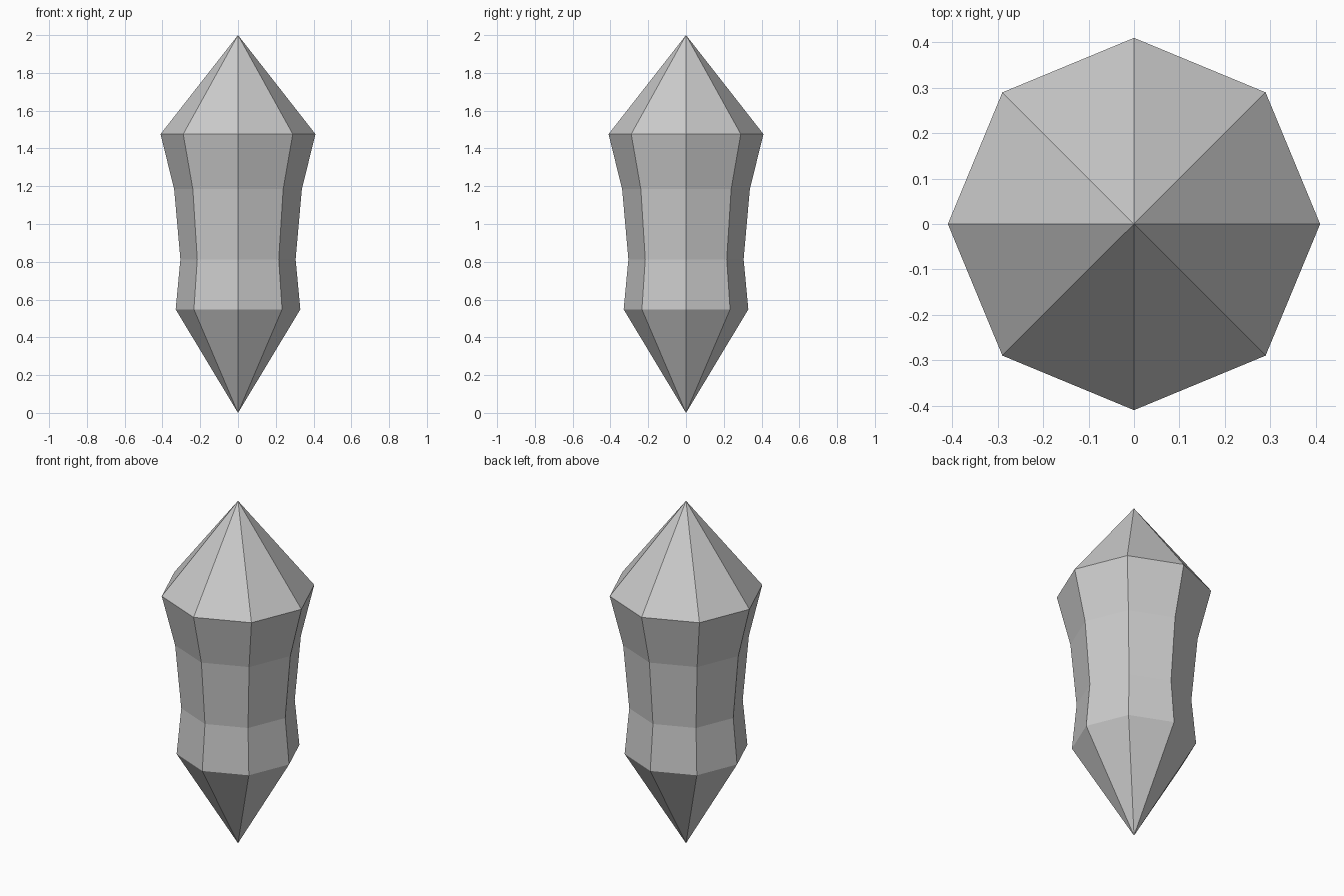
import bpy, bmesh
from math import cos, sin, pi

if "Cube" in bpy.data.objects:
    bpy.data.objects.remove(bpy.data.objects["Cube"])

SIDES = 8
# (radius, height) rings of the crystal, between its two points
PROFILE = [(0.33, 0.548), (0.305, 0.813), (0.338, 1.184), (0.41, 1.476)]

bm = bmesh.new()

# Stacked octagonal rings with a corner on each axis
rings = [[bm.verts.new((r * cos(2 * pi * i / SIDES), r * sin(2 * pi * i / SIDES), z))
          for i in range(SIDES)] for r, z in PROFILE]
bottom = bm.verts.new((0, 0, 0))
top = bm.verts.new((0, 0, 2))

for i in range(SIDES):
    j = (i + 1) % SIDES
    # Waisted body
    for a, b in zip(rings, rings[1:]):
        bm.faces.new((a[i], a[j], b[j], b[i]))
    # Pointed ends
    bm.faces.new((bottom, rings[0][j], rings[0][i]))
    bm.faces.new((top, rings[-1][i], rings[-1][j]))

bmesh.ops.recalc_face_normals(bm, faces=bm.faces[:])
mesh = bpy.data.meshes.new("crystal")
bm.to_mesh(mesh)
bm.free()
bpy.context.collection.objects.link(bpy.data.objects.new("crystal", mesh))
